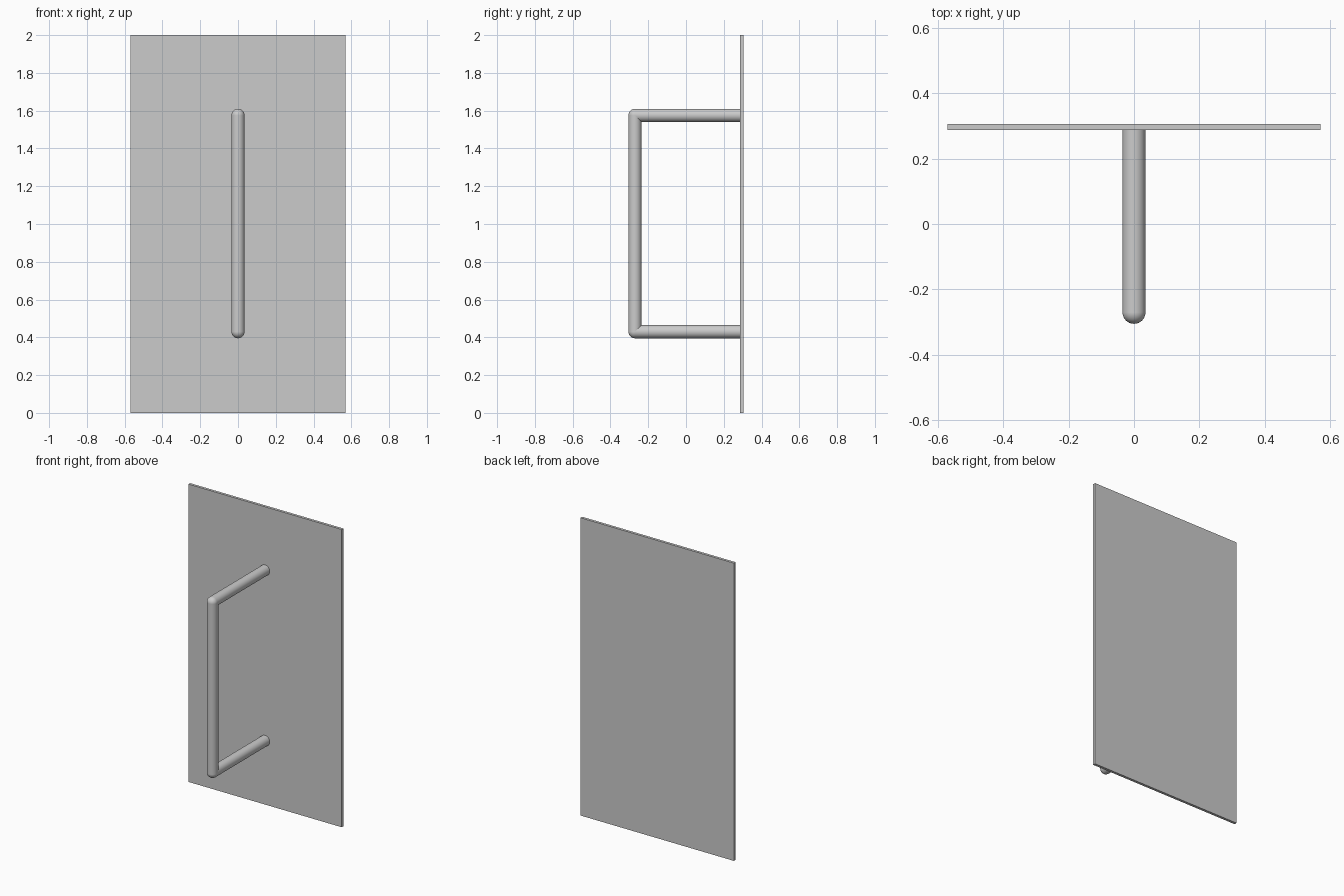
import bpy
from math import pi

if "Cube" in bpy.data.objects:
    bpy.data.objects.remove(bpy.data.objects["Cube"])

R = 0.035                    # tube radius
Y_BAR, Y_FACE, Y_BACK = -0.27, 0.287, 0.305
Z_LOW, Z_HIGH = 0.43, 1.575


def smooth(obj, name):
    obj.name = name
    bpy.ops.object.shade_smooth_by_angle()
    return obj


def rod(name, length, location, rotation=(0, 0, 0)):
    bpy.ops.mesh.primitive_cylinder_add(vertices=32, radius=R, depth=length,
                                        location=location, rotation=rotation)
    return smooth(bpy.context.object, name)


# Flat backing panel
bpy.ops.mesh.primitive_cube_add(size=1, location=(0, (Y_FACE + Y_BACK) / 2, 1))
panel = bpy.context.object
panel.name = "panel"
panel.scale = (1.14, Y_BACK - Y_FACE, 2)

# Upright grip
rod("handle_grip", Z_HIGH - Z_LOW, (0, Y_BAR, (Z_LOW + Z_HIGH) / 2))

# Two standoff arms, each with a rounded elbow where it meets the grip
for label, z in (("lower", Z_LOW), ("upper", Z_HIGH)):
    rod(f"{label}_arm", Y_FACE - Y_BAR, (0, (Y_FACE + Y_BAR) / 2, z), (pi / 2, 0, 0))
    bpy.ops.mesh.primitive_uv_sphere_add(segments=32, ring_count=16, radius=R,
                                         location=(0, Y_BAR, z))
    smooth(bpy.context.object, f"{label}_elbow")
